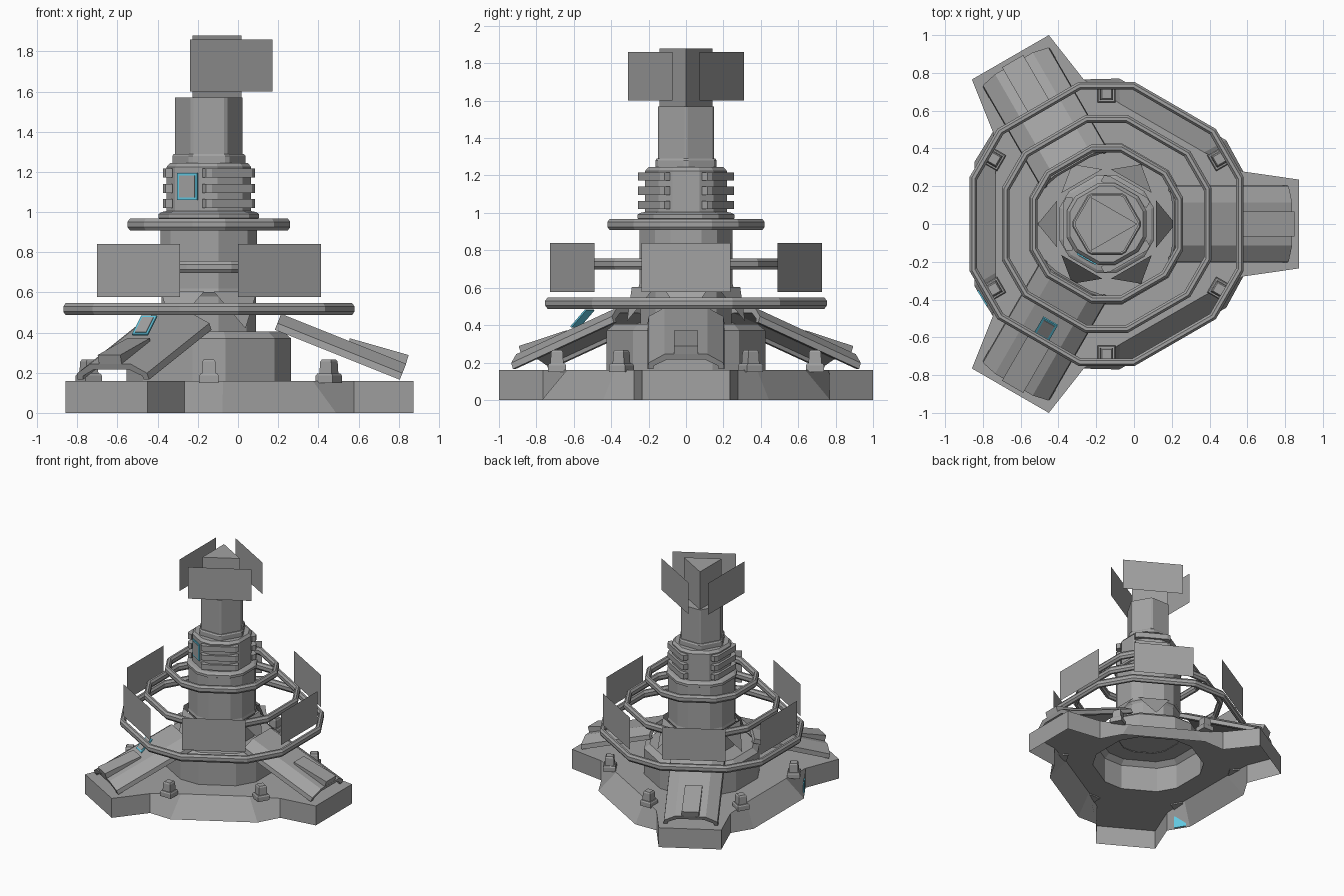
import bpy, bmesh
from math import radians, cos, sin
from mathutils import Matrix, Vector

cube = bpy.data.objects.get("Cube")
if cube:
    bpy.data.objects.remove(cube, do_unlink=True)

AXIS = Vector((-0.145, 0, 0))      # tower axis
CUT = 0.9455                       # apothem to corner ratio of the cut hexagon


def material(name, colour):
    mat = bpy.data.materials.new(name)
    mat.use_nodes = True
    mat.diffuse_color = (*colour, 1)
    mat.node_tree.nodes["Principled BSDF"].inputs["Base Color"].default_value = (*colour, 1)
    return mat


GREY = material("plain grey", (0.36, 0.36, 0.36))
CYAN = material("cyan light", (0.12, 0.58, 0.76))


def turn(deg):
    return Matrix.Rotation(radians(deg), 4, 'Z')


def finish(name, bm, mat=GREY, matrix=Matrix()):
    bmesh.ops.recalc_face_normals(bm, faces=bm.faces)
    bm.transform(Matrix.Translation(AXIS) @ matrix)
    mesh = bpy.data.meshes.new(name)
    bm.to_mesh(mesh)
    bm.free()
    mesh.materials.append(mat)
    obj = bpy.data.objects.new(name, mesh)
    bpy.context.collection.objects.link(obj)
    return obj


def corners(n, half, rot):
    """Angles of a polygon whose n corners are each cut into two."""
    step = 360 / n
    if half == 0:
        return [rot + k * step for k in range(n)]
    return [rot + k * step + s for k in range(n) for s in (-half, half)]


def bridge(bm, a, b):
    for i in range(len(a)):
        j = (i + 1) % len(a)
        bm.faces.new((a[i], a[j], b[j], b[i]))


def loft(name, profile, n=6, half=11, rot=30, caps=(False, True), loop=False, matrix=Matrix()):
    """Stack polygon rings given as (corner radius, height)."""
    bm = bmesh.new()
    rings = [[bm.verts.new((r * cos(radians(a)), r * sin(radians(a)), z))
              for a in corners(n, half, rot)] for r, z in profile]
    for a, b in zip(rings, rings[1:]):
        bridge(bm, a, b)
    if loop:
        bridge(bm, rings[-1], rings[0])
    else:
        if caps[0]:
            bm.faces.new(rings[0])
        if caps[1]:
            bm.faces.new(rings[-1])
    return finish(name, bm, GREY, matrix)


def hexes(profile):
    return [(a / CUT, z) for a, z in profile]


def prism(name, points, offset, mat=GREY, matrix=Matrix()):
    """Extrude a flat outline along an offset vector."""
    bm = bmesh.new()
    a = [bm.verts.new(p) for p in points]
    b = [bm.verts.new(Vector(p) + Vector(offset)) for p in points]
    bridge(bm, a, b)
    bm.faces.new(a)
    bm.faces.new(b)
    return finish(name, bm, mat, matrix)


def flat(name, points, matrix):
    bm = bmesh.new()
    bm.faces.new([bm.verts.new(p) for p in points])
    return finish(name, bm, GREY, matrix)


def box(name, size, mat, matrix):
    bm = bmesh.new()
    bmesh.ops.create_cube(bm, size=1, matrix=Matrix.Diagonal((*size, 1)))
    return finish(name, bm, mat, matrix)


# Base: open shell with three pads and sloped sides, with a hole under the drum
def polar(r, deg, z):
    return Vector((r * cos(radians(deg)), r * sin(radians(deg)), z))


bm = bmesh.new()
low, high = [], []
for k in range(3):
    m = turn(120 * k)
    for z, store, r, deg in ((0, low, 0.773, 35), (0.16, high, 0.641, 36.3)):
        outline = [polar(r, -deg, z), polar(0.775, -21, z), (1.019, -0.235, z),
                   (1.019, 0.235, z), polar(0.775, 21, z), polar(r, deg, z)]
        store += [bm.verts.new(m @ Vector(p)) for p in outline]
bridge(bm, low, high)
hole = [bm.verts.new(polar(0.41 / CUT, a, 0.16)) for a in corners(6, 11, 30)]
rim = [bm.edges.new((hole[i], hole[i - 1])) for i in range(len(hole))]
rim += [bm.edges.get((high[i], high[i - 1])) for i in range(len(high))]
bmesh.ops.triangle_fill(bm, edges=rim, use_beauty=True)
finish("base", bm)

# Tower
loft("lower_drum", hexes([(0.41, 0.16), (0.41, 0.37), (0.37, 0.405)]))
loft("tower_body", hexes([(0.235, 0.4), (0.235, 0.58), (0.245, 0.6), (0.24, 0.62), (0.24, 0.965),
                          (0.25, 0.97), (0.25, 0.99), (0.235, 1.0), (0.21, 1.005),
                          (0.21, 1.225), (0.193, 1.245)]))
loft("top_collar", [(0.182, 1.24), (0.182, 1.28), (0.175, 1.29)], half=4, rot=0)
loft("upper_column", [(0.168, 1.28), (0.168, 1.57)], half=3, rot=0)
loft("mast_head", [(0.163, 1.56), (0.163, 1.88)], n=3, half=0, rot=0, caps=(True, True))

# Three hoops around the tower
for label, a, z in (("lower", 0.725, 0.517), ("middle", 0.555, 0.727), ("upper", 0.405, 0.938)):
    section = [(a, z - 0.013), (a, z + 0.013), (a - 0.012, z + 0.03), (a - 0.028, z + 0.03),
               (a - 0.04, z + 0.013), (a - 0.04, z - 0.013), (a - 0.028, z - 0.03), (a - 0.012, z - 0.03)]
    loft(label + "_hoop", hexes(section), loop=True)


# Thin screens, skirt petals and pegs
def screen(name, r, z0, z1, deg):
    flat(name, [(r, -0.238, z0), (r, 0.238, z0), (r, 0.238, z1), (r, -0.238, z1)], turn(deg))


for k in range(6):
    deg = 60 * k
    screen(f"screen_{k + 1}", 0.702, 0.577, 0.84, deg)
    flat(f"skirt_petal_{k + 1}", [(0.262, -0.125, 0.605), (0.262, 0.125, 0.605), (0.365, 0, 0.42)], turn(deg))
    spot = turn(deg + 30) @ Matrix.Translation((0.69, 0, 0))
    loft(f"peg_{k + 1}", [(0.068, 0.15), (0.068, 0.185), (0.06, 0.195), (0.049, 0.195),
                          (0.045, 0.255), (0.036, 0.266)],
         n=4, half=0, rot=45, caps=(True, True), matrix=spot)

# Vent bars and head screens on alternate sides
for k in range(3):
    deg = 60 + 120 * k
    screen(f"head_screen_{k + 1}", 0.222, 1.6, 1.86, deg)
    for row in range(3):
        z = 1.02 + 0.076 * row
        prism(f"vent_bar_{k + 1}_{row + 1}",
              [(0.18, -0.14, z), (0.215, -0.14, z), (0.228, -0.115, z),
               (0.228, 0.115, z), (0.215, 0.14, z), (0.18, 0.14, z)], (0, 0, 0.044), matrix=turn(deg))

# Sloping legs with arched section and a raised wedge
half_arch = [(0.115, 0), (0.2, -0.05), (0.205, -0.085), (0.175, -0.085), (0.17, -0.065), (0.1, -0.03)]
arch = half_arch + [(-y, n) for y, n in reversed(half_arch)]
slope = radians(21.8)
along, normal = Vector((cos(slope), 0, -sin(slope))), Vector((sin(slope), 0, cos(slope)))
start = Vector((0.36, 0, 0.493))
for k in range(3):
    m = turn(120 * k)
    prism(f"leg_{k + 1}", [start + Vector((0, y, 0)) + normal * n for y, n in arch], along * 0.67, matrix=m)
    prism(f"leg_wedge_{k + 1}", [(0.7, -0.065, 0.372), (0.995, -0.065, 0.288),
                                 (0.98, -0.065, 0.24), (0.7, -0.065, 0.34)], (0, 0.13, 0), matrix=m)


# Lit windows: cyan frame with a plain pane
def window(name, matrix, width, height):
    box(name + "_frame", (0.009, width, height), CYAN, matrix)
    pane = matrix @ Matrix.Translation((0.003, 0, 0))
    box(name + "_pane", (0.009, width - 0.025, height - 0.025), GREY, pane)


window("tower_window", turn(240) @ Matrix.Translation((0.213, 0, 1.127)), 0.115, 0.135)
tilt = Matrix.Rotation(radians(-45), 4, 'Y')
window("leg_window", turn(240) @ Matrix.Translation((0.64, 0, 0.435)) @ tilt, 0.09, 0.13)
box("base_light", (0.009, 0.1, 0.1), CYAN, turn(211) @ Matrix.Translation((0.765, 0, 0.06)))
